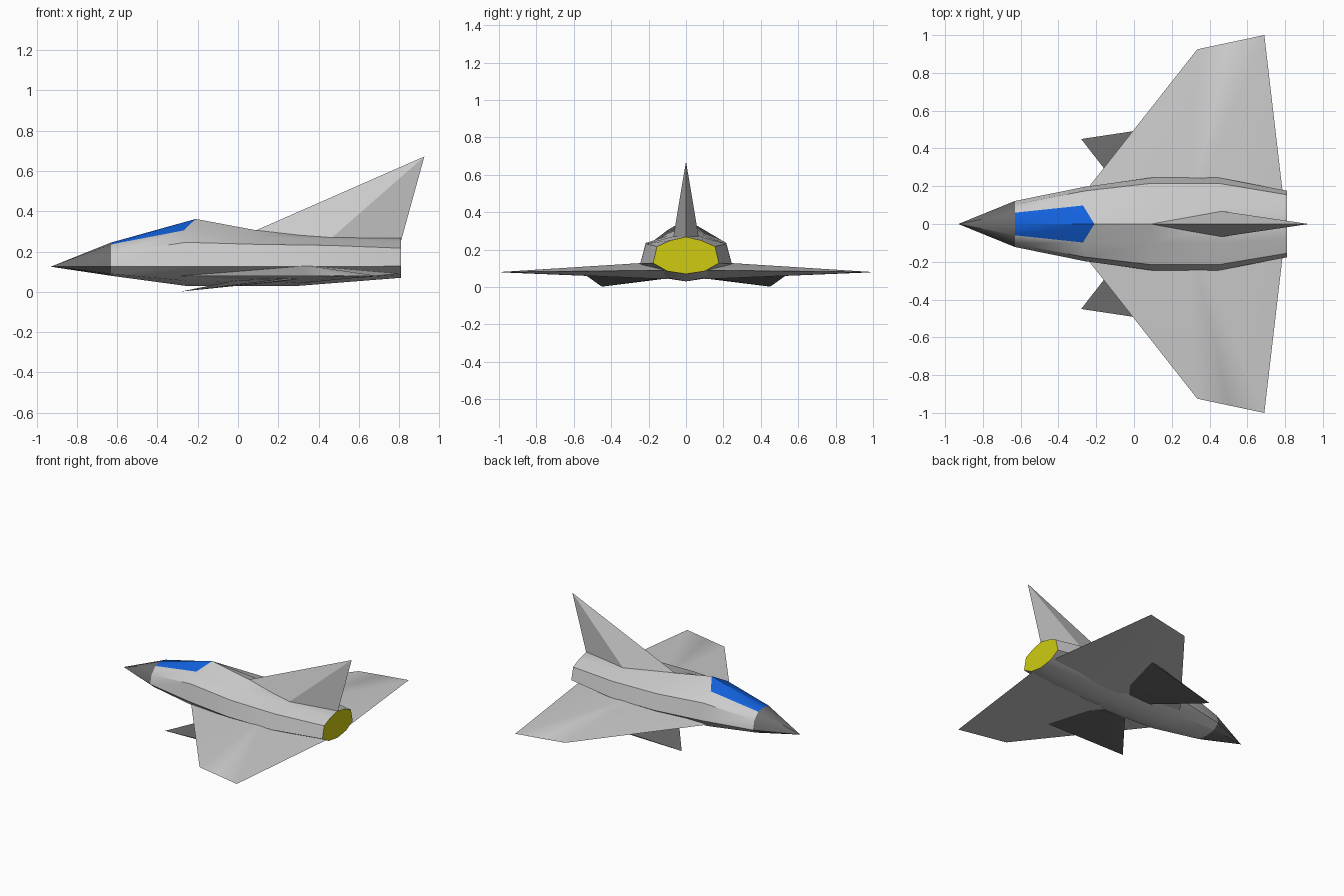
import bpy, bmesh, math

if "Cube" in bpy.data.objects:
    bpy.data.objects.remove(bpy.data.objects["Cube"])


def material(name, rgb):
    m = bpy.data.materials.new(name)
    m.diffuse_color = (*rgb, 1)
    m.use_nodes = True
    m.node_tree.nodes["Principled BSDF"].inputs["Base Color"].default_value = m.diffuse_color
    return m


LIGHT = material("light_grey", (0.6, 0.6, 0.6))
DARK = material("dark_grey", (0.15, 0.15, 0.15))
BLUE = material("canopy_blue", (0.006, 0.12, 0.72))
YELLOW = material("exhaust_yellow", (0.62, 0.6, 0.006))


def finish(name, bm, mats):
    bmesh.ops.recalc_face_normals(bm, faces=bm.faces)
    me = bpy.data.meshes.new(name)
    bm.to_mesh(me)
    bm.free()
    for m in mats:
        me.materials.append(m)
    ob = bpy.data.objects.new(name, me)
    bpy.context.collection.objects.link(ob)
    bpy.ops.object.select_all(action='DESELECT')
    ob.select_set(True)
    bpy.context.view_layer.objects.active = ob
    bpy.ops.object.shade_smooth_by_angle(angle=math.radians(28))
    return ob


def hull(name, points, mat):
    """Convex solid around a few points."""
    bm = bmesh.new()
    for p in points:
        bm.verts.new(p)
    bmesh.ops.convex_hull(bm, input=bm.verts)
    bmesh.ops.dissolve_limit(bm, angle_limit=0.001, verts=bm.verts, edges=bm.edges)
    return finish(name, bm, [mat])


def ring(bm, half):
    """Closed cross-section from a half section running top to bottom."""
    pts = half + [(x, -y, z) for x, y, z in half[-2:0:-1]]
    return [bm.verts.new(p) for p in pts]


# Fuselage sections: spine, canopy edge, shoulder, widest line, belly edge, keel
sections = [
    [(-.63, 0, .245), (-.63, .06, .236), (-.63, .105, .19), (-.63, .122, .125), (-.63, .08, .09), (-.63, 0, .08)],
    [(-.21, 0, .362), (-.27, .098, .305), (-.26, .175, .246), (-.26, .197, .125), (-.26, .12, .055), (-.26, 0, .03)],
    [(.09, 0, .306), (.09, .1, .273), (.09, .215, .236), (.09, .245, .125), (.09, .13, .05), (.09, 0, .03)],
    [(.45, 0, .287), (.45, .1, .262), (.45, .215, .231), (.45, .245, .125), (.38, .13, .055), (.3, 0, .03)],
    [(.81, 0, .268), (.81, .08, .25), (.81, .155, .217), (.81, .176, .128), (.81, .1, .085), (.81, 0, .07)],
]
bm = bmesh.new()
rings = [ring(bm, s) for s in sections]
n = len(rings[0])
tip = bm.verts.new((-.93, 0, .125))
for i in range(n):
    j = (i + 1) % n
    bm.faces.new((tip, rings[0][i], rings[0][j])).material_index = 1      # nose cone
    for k in range(len(rings) - 1):
        f = bm.faces.new((rings[k][i], rings[k][j], rings[k + 1][j], rings[k + 1][i]))
        if k == 0 and i in (0, n - 1):                                    # canopy
            f.material_index = 2
bm.faces.new(rings[-1]).material_index = 3                                # exhaust
finish("fuselage", bm, [LIGHT, DARK, BLUE, YELLOW])

for side, s in (("left", -1), ("right", 1)):
    # Delta wing, thick at the root ridge and sharp at the edges
    hull(side + "_wing", [
        (-.315, s * .1, .08), (.3, s * .1, .137), (.3, s * .1, .042), (.795, s * .1, .09),
        (.335, s * .925, .08), (.69, s, .08), (.5, s * .955, .083), (.5, s * .955, .077)], LIGHT)
    # Small dark fin below the wing, sloping down to the front
    plan = [(-.28, .45, .002), (.32, .54, .066), (.25, .26, .056), (.15, .13, .046), (-.03, .13, .042)]
    hull(side + "_lower_fin", [(x, s * y, z) for x, y, z in plan]
         + [(x, s * y, z + .012) for x, y, z in plan[1:]], DARK)

# Tail fin: a diamond based pyramid leaning back
hull("tail_fin", [(.07, 0, .297), (.45, .07, .255), (.45, -.07, .255),
                  (.81, 0, .255), (.925, 0, .672)], LIGHT)
